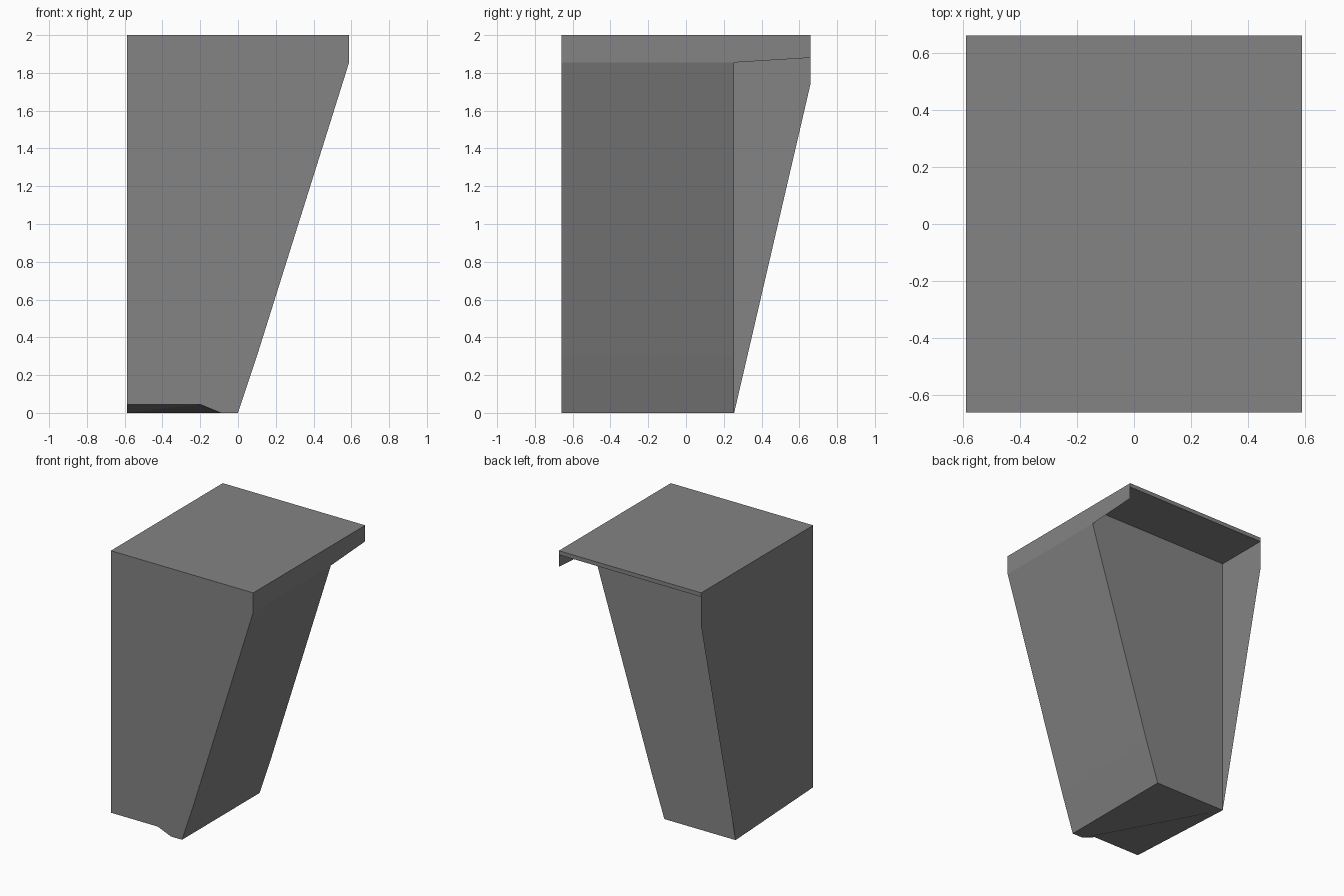
import bpy
from mathutils import Vector

if "Cube" in bpy.data.objects:
    bpy.data.objects.remove(bpy.data.objects["Cube"])

X, FRONT, REAR, BACK = 0.588, -0.66, 0.255, 0.66   # half width, front, body rear, overhang rear
TOP, SLAB, LIP, LIP_REAR = 2.0, 1.97, 1.855, 1.88
BEND = (0.1, 0.3)                                  # slight kink in the sloping side
NOTCH = 0.045

grey = bpy.data.materials.new("mid grey")
grey.diffuse_color = (0.23, 0.23, 0.235, 1)
grey.use_nodes = True
grey.node_tree.nodes["Principled BSDF"].inputs["Base Color"].default_value = grey.diffuse_color


def panel(name, *faces):
    """Thin panel from (outward direction, corner points) pairs."""
    verts, polys = [], []
    for outward, pts in faces:
        pts = [Vector(p) for p in pts]
        normal = Vector()
        for a, b in zip(pts, pts[1:] + pts[:1]):
            normal += a.cross(b)
        if normal.dot(Vector(outward)) < 0:
            pts.reverse()
        polys.append(range(len(verts), len(verts) + len(pts)))
        verts += pts
    mesh = bpy.data.meshes.new(name)
    mesh.from_pydata(verts, [], [list(p) for p in polys])
    mesh.materials.append(grey)
    obj = bpy.data.objects.new(name, mesh)
    bpy.context.collection.objects.link(obj)
    return obj


def rect_y(y, z0, z1):
    return [(-X, y, z0), (X, y, z0), (X, y, z1), (-X, y, z1)]


def rect_z(z, y0, y1):
    return [(-X, y0, z), (X, y0, z), (X, y1, z), (-X, y1, z)]


# Top plate with thin rear edge and overhang underside
panel("top_plate",
      ((0, 0, 1), rect_z(TOP, FRONT, BACK)),
      ((0, 1, 0), rect_y(BACK, SLAB, TOP)),
      ((0, 0, -1), rect_z(SLAB, REAR, BACK)))

# Front wall with a shallow notch along its foot
slope = [(0, 0), BEND, (X, LIP)]
outline = [(-X, NOTCH), (-0.2, NOTCH), (-0.09, 0)] + slope + [(X, TOP), (-X, TOP)]
panel("front_wall", ((0, -1, 0), [(x, FRONT, z) for x, z in outline]))

# Rear wall of the body, tucked under the overhang
back = [(-X, 0)] + slope + [(X, SLAB), (-X, SLAB)]
panel("rear_wall", ((0, 1, 0), [(x, REAR, z) for x, z in back]))

# Left wall, flaring backwards as a thin fin
fin = [(FRONT, NOTCH), (REAR, 0), (BACK, 1.745), (BACK, TOP), (FRONT, TOP)]
panel("left_wall", ((-1, 0, 0), [(-X, y, z) for y, z in fin]))

# Sloping right wall and the upright lip above it
panel("right_wall", *[
    ((1, 0, 0), [(a[0], FRONT, a[1]), (a[0], REAR, a[1]),
                 (b[0], REAR, b[1]), (b[0], FRONT, b[1])])
    for a, b in zip(slope, slope[1:])])
lip = [(FRONT, LIP), (REAR, LIP), (BACK, LIP_REAR), (BACK, TOP), (FRONT, TOP)]
panel("right_lip", ((1, 0, 0), [(X, y, z) for y, z in lip]))

# Underside rising to the front notch
corner = (-X, REAR, 0)
n1, n2, n3 = (-X, FRONT, NOTCH), (-0.2, FRONT, NOTCH), (-0.09, FRONT, 0)
panel("underside",
      ((0, 0, -1), [corner, n1, n2]),
      ((0, 0, -1), [corner, n2, n3]),
      ((0, 0, -1), [corner, n3, (0, FRONT, 0), (0, REAR, 0)]))
